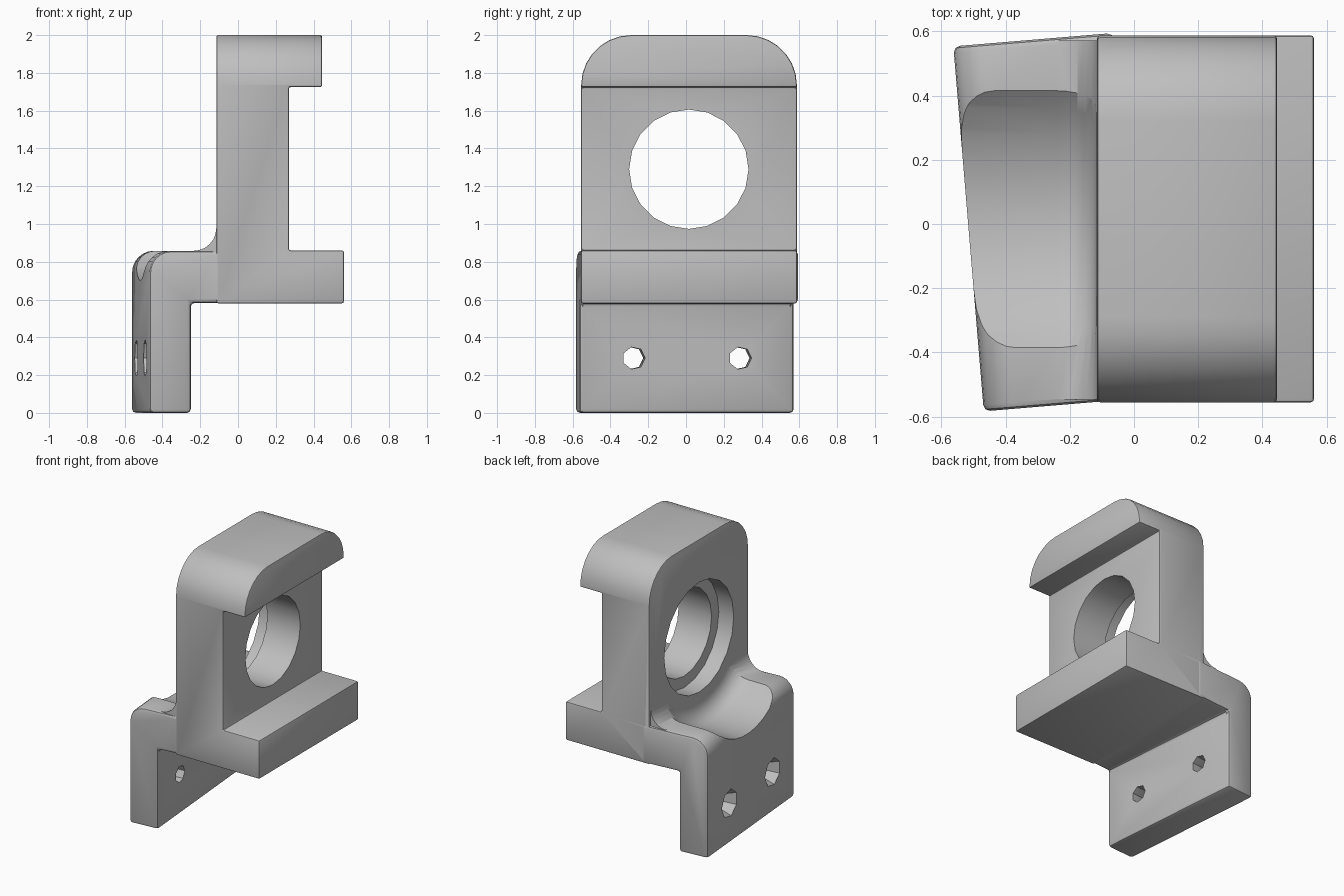
import bpy
import bmesh
from math import pi, cos, sin, radians
from mathutils import Matrix, Vector

cube = bpy.data.objects.get("Cube")
if cube:
    bpy.data.objects.remove(cube, do_unlink=True)

grey = bpy.data.materials.new("light_grey")
grey.use_nodes = True
grey.diffuse_color = (0.52, 0.52, 0.52, 1)
grey.node_tree.nodes["Principled BSDF"].inputs["Base Color"].default_value = grey.diffuse_color

AXIS_Y, AXIS_Z = 0.015, 1.29      # main bore axis


def finish(name, bm):
    bmesh.ops.recalc_face_normals(bm, faces=bm.faces)
    mesh = bpy.data.meshes.new(name)
    bm.to_mesh(mesh)
    bm.free()
    mesh.materials.append(grey)
    obj = bpy.data.objects.new(name, mesh)
    bpy.context.collection.objects.link(obj)
    return obj


def prism(profile, y0, y1):
    """Extrude an XZ profile along y."""
    bm = bmesh.new()
    face = bm.faces.new([bm.verts.new((x, y0, z)) for x, z in profile])
    moved = bmesh.ops.extrude_face_region(bm, geom=[face])["geom"]
    verts = [v for v in moved if isinstance(v, bmesh.types.BMVert)]
    bmesh.ops.translate(bm, verts=verts, vec=(0, y1 - y0, 0))
    return bm


def lathe(name, profile, y, z, sides):
    """Revolve (x, radius) points around an axis parallel to x."""
    bm = bmesh.new()
    rings = [[bm.verts.new((x, y + r * cos(2 * pi * i / sides), z + r * sin(2 * pi * i / sides)))
              for i in range(sides)] for x, r in profile]
    for a, b in zip(rings, rings[1:]):
        for i in range(sides):
            j = (i + 1) % sides
            bm.faces.new((a[i], a[j], b[j], b[i]))
    bm.faces.new(rings[0])
    bm.faces.new(rings[-1])
    return finish(name, bm)


def arc(cx, cz, r, start, end, steps=6):
    angles = [radians(start + (end - start) * i / steps) for i in range(steps + 1)]
    return [(cx + r * cos(a), cz + r * sin(a)) for a in angles]


def round_edges(obj, width):
    mod = obj.modifiers.new("edge_round", "BEVEL")
    mod.width = width
    mod.segments = 2
    mod.limit_method = "ANGLE"
    mod.angle_limit = radians(50)


def bake(obj):
    graph = bpy.context.evaluated_depsgraph_get()
    mesh = bpy.data.meshes.new_from_object(obj.evaluated_get(graph))
    obj.modifiers.clear()
    obj.data = mesh


def combine(target, tool, operation):
    mod = target.modifiers.new(operation, "BOOLEAN")
    mod.operation = operation
    mod.solver = "EXACT"
    mod.object = tool
    bpy.context.view_layer.update()
    bake(target)
    bpy.data.objects.remove(tool, do_unlink=True)


# Upright column with top hook and bottom shelf
bm = prism([(-0.115, 0.58), (0.56, 0.58), (0.56, 0.86), (0.27, 0.86),
            (0.27, 1.725), (0.445, 1.725), (0.445, 2), (-0.115, 2)], -0.555, 0.587)
top_edges = [e for e in bm.edges
             if all(v.co.z > 1.99 for v in e.verts)
             and abs(e.verts[0].co.x - e.verts[1].co.x) > 0.1]
bmesh.ops.bevel(bm, geom=top_edges, offset=0.265, segments=7, profile=0.5, affect="EDGES")
bracket = finish("bracket", bm)
round_edges(bracket, 0.022)

# Slanted mounting plate with its arm, turned slightly about z
plate_bm = prism([(0, 0), (0.22, 0), (0.22, 0.582), (0.5, 0.582), (0.5, 0.858)]
                 + arc(0.115, 0.743, 0.115, 90, 180), -0.57, 0.57)
plate = finish("mounting_plate", plate_bm)
round_edges(plate, 0.02)
bpy.context.view_layer.update()
bake(plate)

# Countersunk screw holes through the plate
for y in (-0.28, 0.285):
    hole = lathe("screw_hole", [(-0.01, 0.105), (0.09, 0.06), (0.3, 0.06)], y, 0.29, 7)
    combine(plate, hole, "DIFFERENCE")
turn = Matrix.Translation(Vector((-0.515, -0.015, 0))) @ Matrix.Rotation(radians(4.76), 4, "Z")
plate.data.transform(turn)

# Curved fillet where the arm meets the column
fillet = finish("arm_fillet", prism(
    [(-0.05, 0.8), (-0.235, 0.8)] + arc(-0.235, 0.978, 0.12, 270, 360) + [(-0.05, 0.978)],
    -0.547, 0.572))

bpy.context.view_layer.update()
bake(bracket)
combine(bracket, plate, "UNION")
combine(bracket, fillet, "UNION")

# Round scoop across the arm, blending into the column face
scoop = lathe("scoop", [(-0.8, 0.59)] + arc(-0.237, 0.47, 0.12, 90, 0),
              AXIS_Y, AXIS_Z, 40)
combine(bracket, scoop, "DIFFERENCE")

# Stepped bore through the column
bore = lathe("bore", [(-0.2, 0.4), (0.005, 0.4), (0.005, 0.316), (0.5, 0.316)],
             AXIS_Y, AXIS_Z, 20)
combine(bracket, bore, "DIFFERENCE")

# Smooth the rounded areas and keep the corners crisp
bpy.ops.object.select_all(action="DESELECT")
bracket.select_set(True)
bpy.context.view_layer.objects.active = bracket
bpy.ops.object.shade_smooth_by_angle(angle=radians(32))
